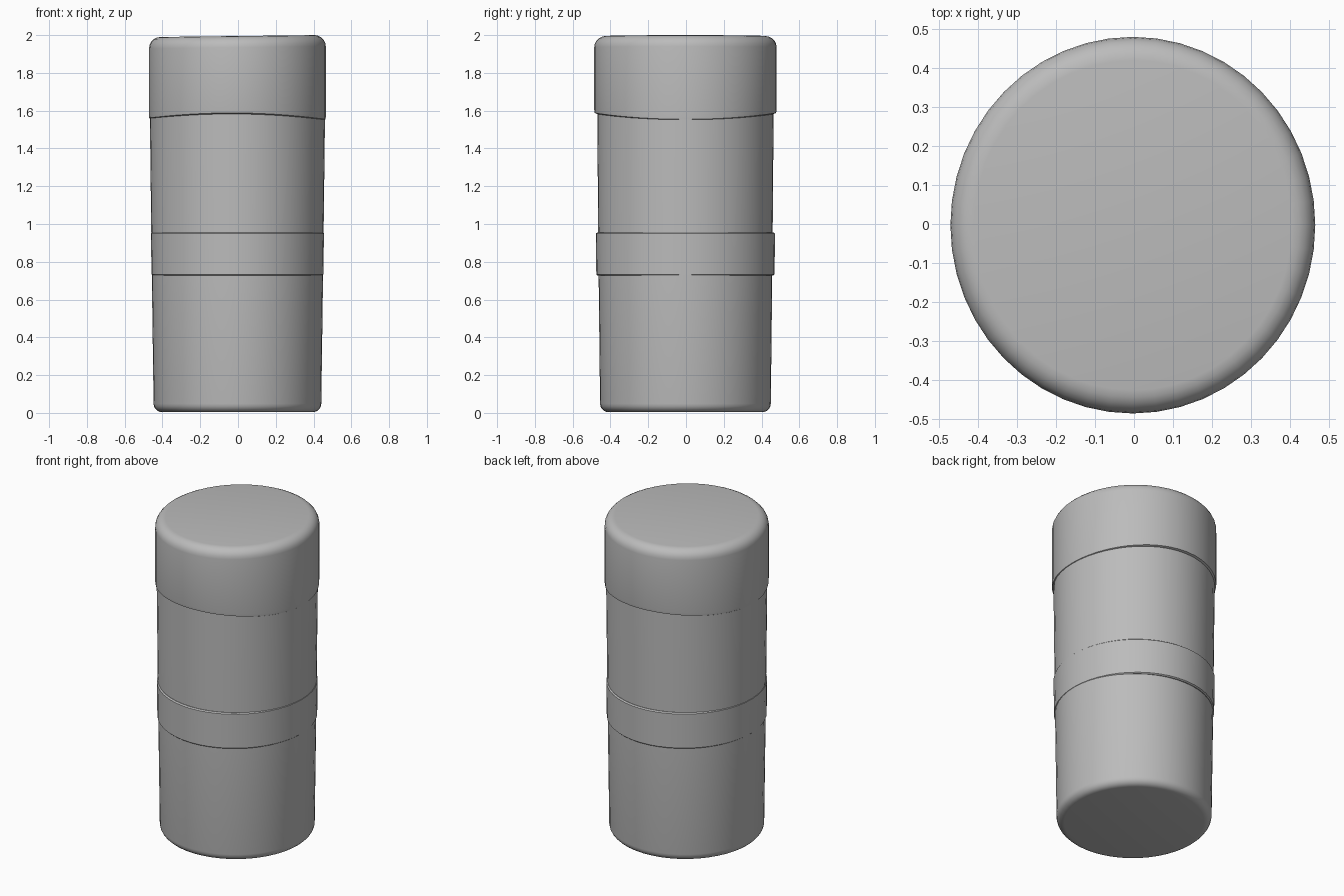
import bpy, bmesh, math

if "Cube" in bpy.data.objects:
    bpy.data.objects.remove(bpy.data.objects["Cube"])

SIDES = 48

grey = bpy.data.materials.new("plain grey")
grey.diffuse_color = (0.5, 0.5, 0.5, 1)
grey.use_nodes = True
grey.node_tree.nodes["Principled BSDF"].inputs["Base Color"].default_value = grey.diffuse_color


def lathe(name, profile, warp=None):
    """Stack of elliptical rings (rx, ry, z) with capped ends."""
    bm = bmesh.new()
    rings = []
    for rx, ry, z in profile:
        ring = []
        for i in range(SIDES):
            a = 2 * math.pi * i / SIDES
            x, y = rx * math.cos(a), ry * math.sin(a)
            dz = warp(a, x, z) if warp else 0
            ring.append(bm.verts.new((x - 0.003, y - 0.003, z + dz)))
        rings.append(ring)
    for low, high in zip(rings, rings[1:]):
        for i in range(SIDES):
            j = (i + 1) % SIDES
            bm.faces.new((low[i], low[j], high[j], high[i]))
    bm.faces.new(rings[0][::-1])
    bm.faces.new(rings[-1])
    mesh = bpy.data.meshes.new(name)
    bm.to_mesh(mesh)
    bm.free()
    mesh.materials.append(grey)
    ob = bpy.data.objects.new(name, mesh)
    bpy.context.collection.objects.link(ob)
    bpy.ops.object.select_all(action='DESELECT')
    bpy.context.view_layer.objects.active = ob
    ob.select_set(True)
    bpy.ops.object.shade_smooth_by_angle(angle=math.radians(35))
    return ob


def corner(rx, ry, z, r, up):
    """Quarter-round edge, listed from low to high."""
    pts = []
    for k in range(6):
        t = math.pi / 2 * k / 5
        inset = r * (1 - math.cos(t))
        pts.append((rx - inset, ry - inset, z - up * r * (1 - math.sin(t))))
    return pts if up > 0 else pts[::-1]


def lid_warp(a, x, z):
    # saddle-shaped rim, slightly tilted top
    if z < 1.7:
        return -0.015 * math.cos(2 * a + math.pi) * -1 - 0.008 * x
    return 0.012 * x


# tapered body with a rounded foot
lathe("body", corner(0.444, 0.452, 0.004, 0.045, -1)
      + [(0.455, 0.461, 0.85), (0.464, 0.467, 1.60)])

# raised band around the middle
lathe("band", [(0.449, 0.465, 0.727), (0.455, 0.472, 0.733),
               (0.458, 0.474, 0.950), (0.452, 0.466, 0.956)])

# lid with rounded top edge and soft lower rim
lathe("lid", [(0.458, 0.466, 1.567), (0.467, 0.480, 1.573), (0.468, 0.483, 1.59)]
      + corner(0.468, 0.483, 1.995, 0.06, 1), lid_warp)
